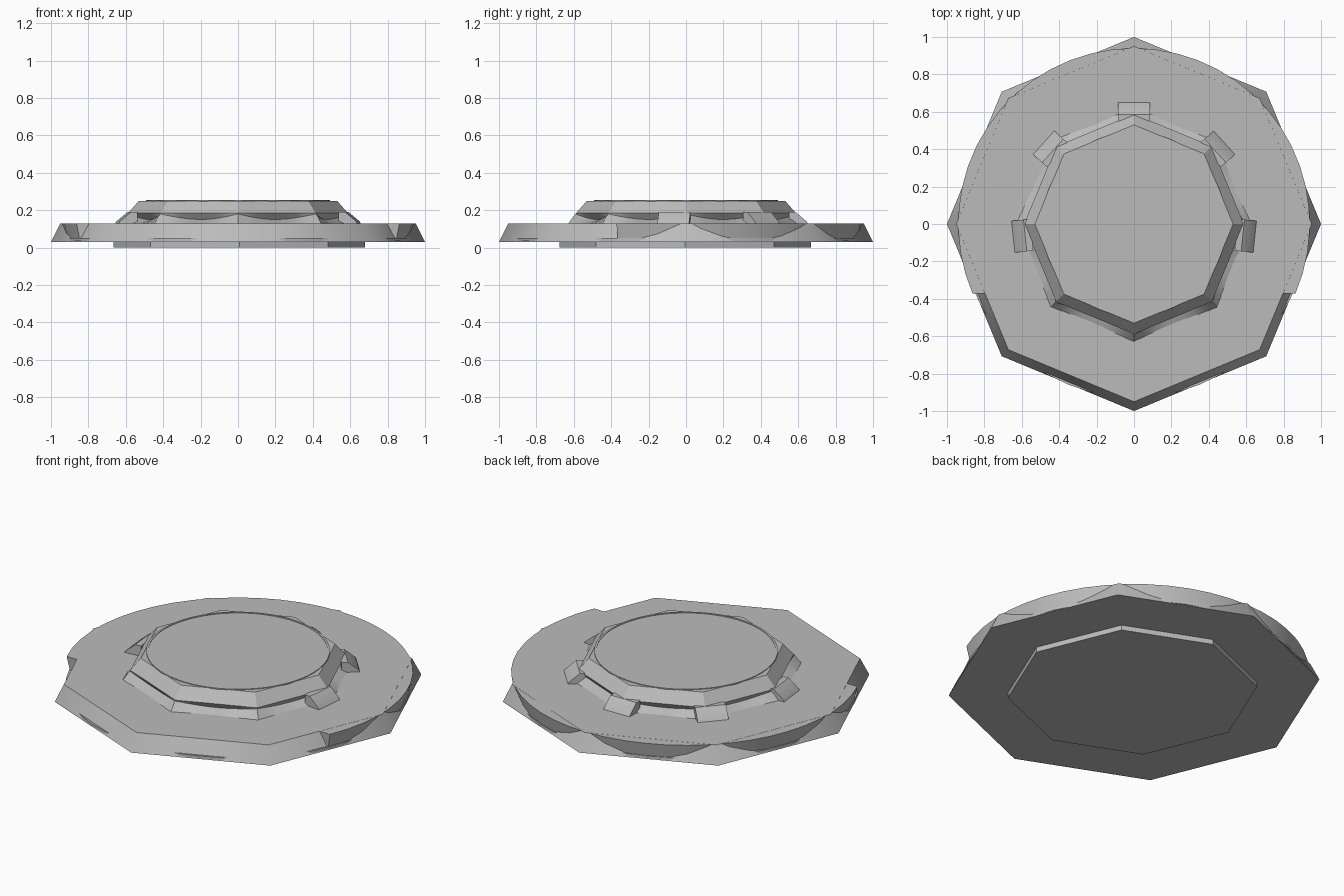
import bpy, bmesh
from math import sin, cos, pi, radians
from mathutils import Matrix, Vector

cube = bpy.data.objects.get("Cube")
if cube:
    bpy.data.objects.remove(cube)

grey = bpy.data.materials.new("plain grey")
grey.use_nodes = True
colour = (0.5, 0.5, 0.5, 1)
grey.diffuse_color = colour
grey.node_tree.nodes["Principled BSDF"].inputs["Base Color"].default_value = colour


def loft(name, rings, smooth=30):
    """Skin a stack of equal-length point rings and cap both ends."""
    bm = bmesh.new()
    loops = [[bm.verts.new(p) for p in ring] for ring in rings]
    n = len(loops[0])
    for low, high in zip(loops, loops[1:]):
        for i in range(n):
            j = (i + 1) % n
            bm.faces.new((low[i], low[j], high[j], high[i]))
    bm.faces.new(loops[0][::-1])
    bm.faces.new(loops[-1])
    bmesh.ops.recalc_face_normals(bm, faces=bm.faces)
    mesh = bpy.data.meshes.new(name)
    bm.to_mesh(mesh)
    bm.free()
    mesh.materials.append(grey)
    obj = bpy.data.objects.new(name, mesh)
    bpy.context.collection.objects.link(obj)
    bpy.ops.object.select_all(action='DESELECT')
    obj.select_set(True)
    bpy.context.view_layer.objects.active = obj
    bpy.ops.object.shade_smooth_by_angle(angle=radians(smooth))
    return obj


def circle(r, z, n=8, start=0, sweep=2 * pi, closed=True):
    steps = n if closed else n - 1
    return [(r * cos(start + sweep * i / steps), r * sin(start + sweep * i / steps), z)
            for i in range(n)]


# Octagonal foot and main slab
foot = loft("foot_plate", [circle(0.672, 0), circle(0.672, 0.032)])
foot.location = (0.007, -0.005, 0)
loft("octagon_slab", [circle(1, 0.03), circle(0.95, 0.13)], 50)

# Round body bulging through the slab: low all round, full height at the back
loft("low_round_body", [circle(0.928, 0.035, 48), circle(0.928, 0.05, 48)])
start = radians(-23.3)
arc = dict(n=33, start=start, sweep=pi - 2 * start, closed=False)
loft("back_round_body", [circle(0.922, 0.045, **arc), circle(0.94, 0.1295, **arc)])


# Raised collar with a lens-shaped groove under each of its eight sides
def collar_ring(r, z, inset=0, drop=0, per_side=8):
    ring = []
    for side in range(8):
        a, b = (Vector((cos(k * pi / 4), sin(k * pi / 4), 0)) * r for k in (side, side + 1))
        inward = -(a + b).normalized()
        for i in range(per_side):
            t = i / per_side
            bump = sin(pi * t)
            p = a.lerp(b, t) + inward * inset * bump
            p.z = z - drop * bump
            ring.append(p)
    return ring


loft("grooved_collar", [
    collar_ring(0.632, 0.125),
    collar_ring(0.592, 0.18, inset=0.03, drop=0.03),
    collar_ring(0.588, 0.184),
    collar_ring(0.53, 0.25),
])

# Round top disc with a thin rim
loft("top_disc_rim", [circle(0.493, 0.245, 64), circle(0.493, 0.254, 64),
                      circle(0.482, 0.254, 64), circle(0.482, 0.251, 64)])

# Sloping clips around the back and sides of the collar
for number, angle in enumerate((-6, 42, 90, 138, 186)):
    turn = Matrix.Rotation(radians(angle), 3, 'Z')
    profile = [(0.55, 0.125), (0.652, 0.125), (0.645, 0.14), (0.585, 0.19), (0.55, 0.19)]
    loft(f"clip_{number + 1}",
         [[turn @ Vector((r, side * 0.085, z)) for r, z in profile] for side in (-1, 1)])
